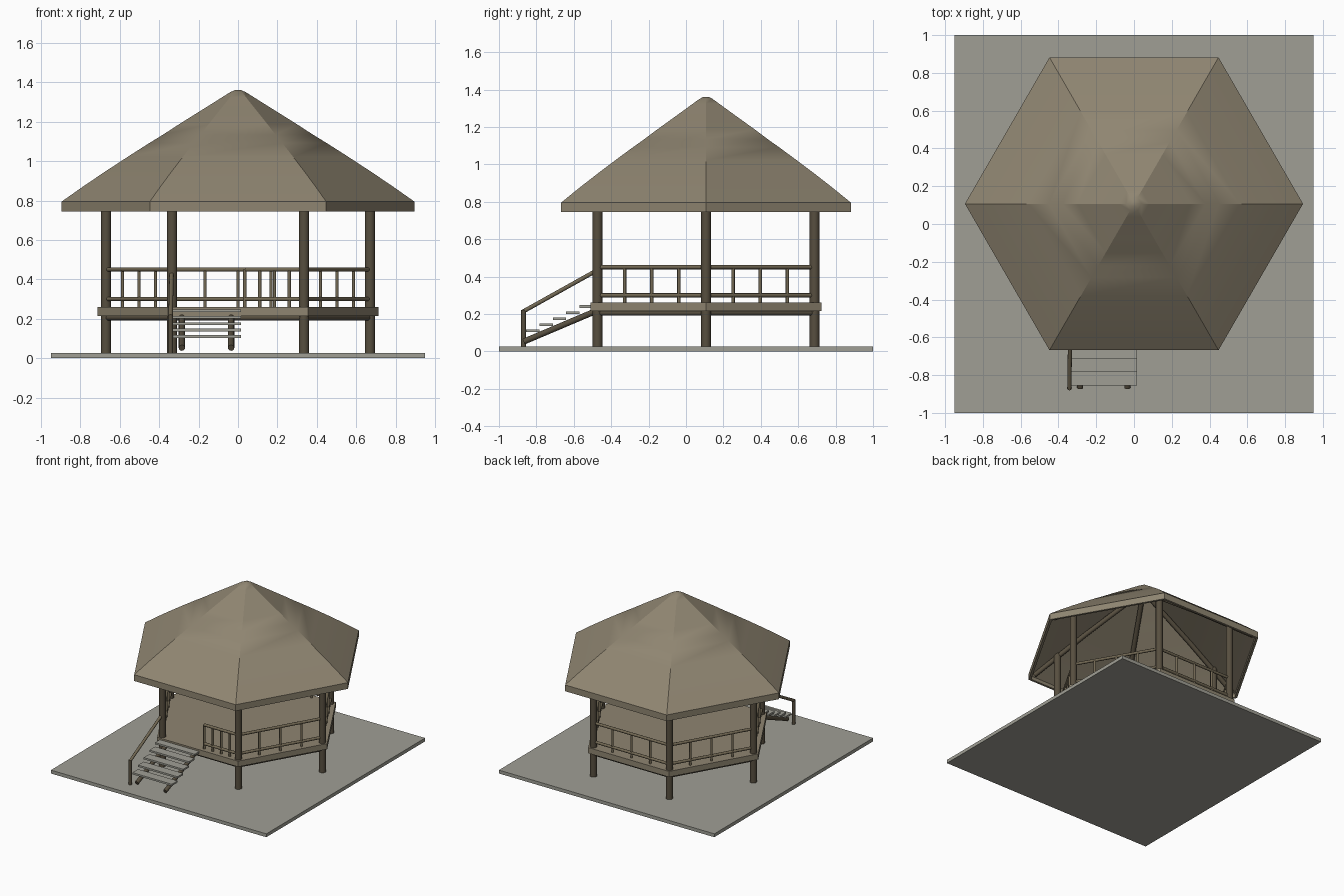
import bpy, bmesh, math
from mathutils import Vector

if "Cube" in bpy.data.objects:
    bpy.data.objects.remove(bpy.data.objects["Cube"])

CY = 0.107  # pavilion centre in y


def material(name, rgb):
    m = bpy.data.materials.new(name)
    m.diffuse_color = (*rgb, 1)
    m.use_nodes = True
    m.node_tree.nodes["Principled BSDF"].inputs["Base Color"].default_value = m.diffuse_color
    return m


STONE = material("grey_stone", (0.35, 0.345, 0.30))
THATCH = material("thatch", (0.275, 0.235, 0.165))
DARK = material("dark_timber", (0.095, 0.077, 0.05))
RAIL = material("rail_timber", (0.17, 0.14, 0.088))


def finish(name, bm, mat, angle=None):
    bmesh.ops.recalc_face_normals(bm, faces=bm.faces[:])
    me = bpy.data.meshes.new(name)
    bm.to_mesh(me)
    bm.free()
    ob = bpy.data.objects.new(name, me)
    bpy.context.collection.objects.link(ob)
    me.materials.append(mat)
    if angle:
        bpy.ops.object.select_all(action='DESELECT')
        ob.select_set(True)
        bpy.context.view_layer.objects.active = ob
        bpy.ops.object.shade_smooth_by_angle(angle=math.radians(angle))
    return ob


def box(name, lo, hi, mat):
    bm = bmesh.new()
    bmesh.ops.create_cube(bm, size=1)
    lo, hi = Vector(lo), Vector(hi)
    for v in bm.verts:
        v.co = (lo + hi) / 2 + v.co * (hi - lo)
    return finish(name, bm, mat)


def pole(name, a, b, r, mat, sides=12):
    a, b = Vector(a), Vector(b)
    bm = bmesh.new()
    bmesh.ops.create_cone(bm, cap_ends=True, segments=sides, radius1=r, radius2=r, depth=(b - a).length)
    rot = (b - a).to_track_quat('Z', 'Y')
    for v in bm.verts:
        v.co = (a + b) / 2 + rot @ v.co
    return finish(name, bm, mat, 40)


def corner(k, r, z):
    a = math.radians(60 * k)
    return Vector((r * math.cos(a), CY + r * math.sin(a), z))


def hex_loft(name, profile, mat, angle=None):
    """Hexagonal rings through (radius, height) pairs, closed at both ends."""
    bm = bmesh.new()
    rings = [[bm.verts.new(corner(k, r, z)) for k in range(6)] for r, z in profile]
    for p, q in zip(rings, rings[1:]):
        for k in range(6):
            bm.faces.new((p[k], p[(k + 1) % 6], q[(k + 1) % 6], q[k]))
    bm.faces.new(rings[0])
    bm.faces.new(rings[-1])
    return finish(name, bm, mat, angle)


# Ground slab and raised deck
box("ground_slab", (-0.95, -1, 0), (0.95, 1, 0.027), STONE)
hex_loft("deck", [(0.712, 0.215), (0.712, 0.26)], THATCH)

# Hollow bell roof with a fascia
outer = [(0.895, 0.795), (0.78, 0.876), (0.67, 0.95), (0.56, 1.022), (0.45, 1.092), (0.38, 1.135),
         (0.30, 1.187), (0.22, 1.237), (0.14, 1.287), (0.08, 1.325), (0.04, 1.35), (0.015, 1.361)]
inner = [(r * 0.978, z - 0.022) for r, z in outer]
hex_loft("roof", inner[::-1] + [(0.875, 0.745), (0.895, 0.745)] + outer, THATCH, 34)

# Posts, rafters and floor beams
for k in range(6):
    pole("post", corner(k, 0.67, 0.02), corner(k, 0.67, 0.91), 0.026, DARK, 16)
    pole("rafter", corner(k, 0.85, 0.775), corner(k, 0.45, 1.04), 0.018, DARK)
    pole("upper_rafter", corner(k, 0.45, 1.04), corner(k, 0.02, 1.305), 0.018, DARK)
    pole("floor_beam", corner(k, 0.67, 0.205), corner(k + 1, 0.67, 0.205), 0.014, DARK)


def railing(a, b, end_post=False):
    for z in (0.30, 0.45):
        pole("rail", (a.x, a.y, z), (b.x, b.y, z), 0.011, RAIL)
    for i in range(0 if end_post else 1, 4):
        p = a.lerp(b, i / 4)
        pole("baluster", (p.x, p.y, 0.25), (p.x, p.y, 0.45), 0.009, RAIL, 10)


# Railings on five sides, and half of the front beside the stair
for k in (0, 1, 2, 3, 5):
    railing(corner(k, 0.67, 0), corner(k + 1, 0.67, 0))
front = corner(5, 0.67, 0)
railing(Vector((0.035, front.y, 0)), front, True)

# Stair treads, stringers and handrail
for i in range(5):
    y = -0.855 + 0.0715 * i
    z = 0.103 + 0.0325 * i
    box("stair_tread", (-0.333, y, z), (0.015, y + 0.0715, z + 0.014), STONE)
for x in (-0.285, -0.035):
    pole("stringer", (x, -0.868, 0.052), (x, -0.49, 0.212), 0.016, DARK)
pole("handrail_post", (-0.342, -0.868, 0.025), (-0.342, -0.868, 0.22), 0.013, DARK)
pole("handrail", (-0.342, -0.873, 0.212), (-0.337, -0.473, 0.435), 0.011, RAIL)
